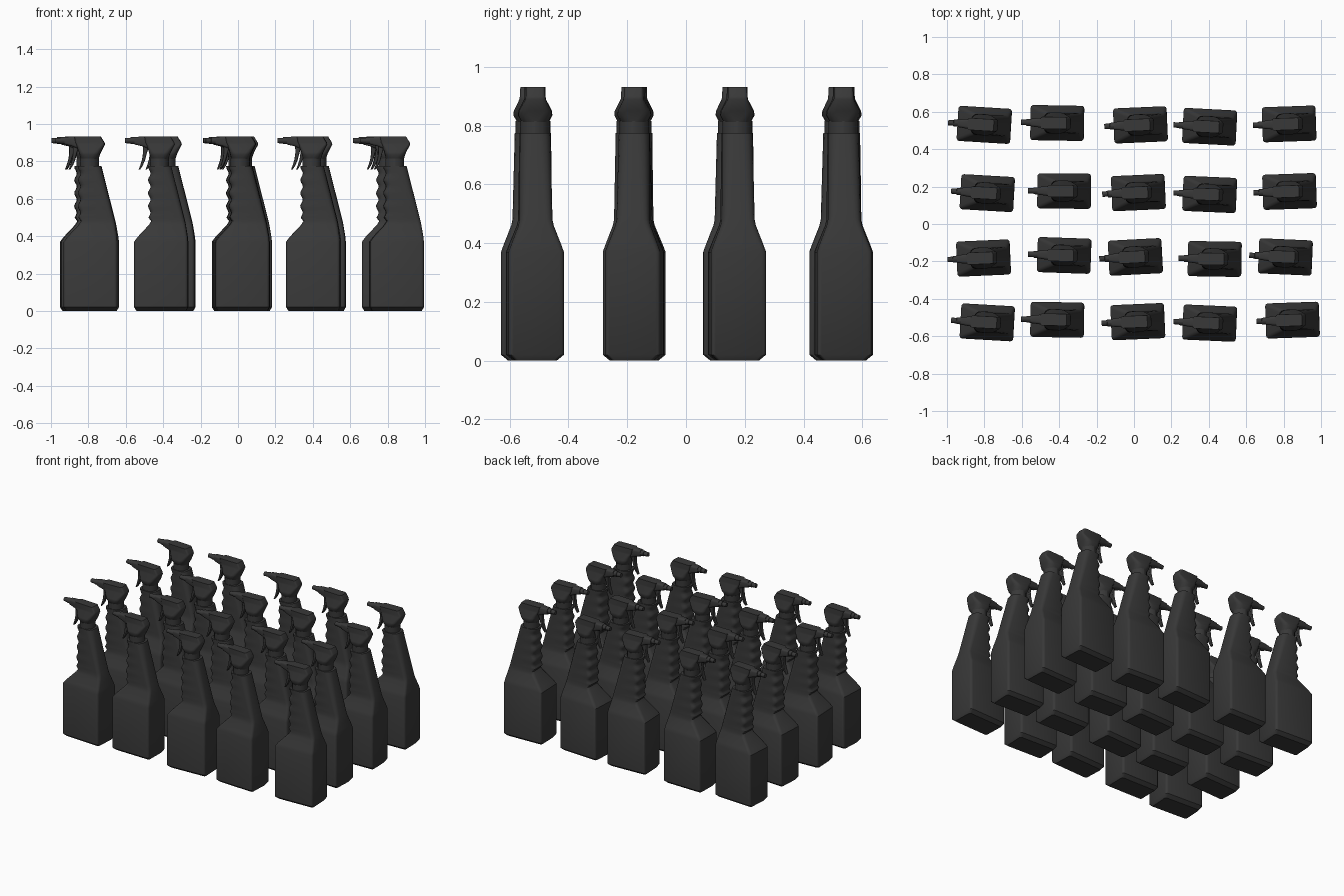
import bpy, bmesh, math
from mathutils import Matrix, Vector

cube = bpy.data.objects.get("Cube")
if cube:
    bpy.data.objects.remove(cube, do_unlink=True)

black = bpy.data.materials.new("black_plastic")
black.use_nodes = True
colour = (0.04, 0.04, 0.04, 1)
black.diffuse_color = colour
shader = black.node_tree.nodes["Principled BSDF"]
shader.inputs["Base Color"].default_value = colour
shader.inputs["Roughness"].default_value = 0.6


def ring(a0, a1, half, radius, steps=3):
    """Rounded rectangle from a0 to a1, plus and minus half."""
    mid, length = (a0 + a1) / 2, (a1 - a0) / 2
    r = min(radius, length, half) * 0.98
    points = []
    for quadrant, (sa, sb) in enumerate([(1, 1), (-1, 1), (-1, -1), (1, -1)]):
        for i in range(steps + 1):
            t = math.radians(90) * (quadrant + i / steps)
            points.append((mid + sa * (length - r) + r * math.cos(t),
                           sb * (half - r) + r * math.sin(t)))
    return points


def loft(name, sections, along_x=False, angle=35):
    """Skin sections (position, start, end, half width, corner radius)."""
    bm = bmesh.new()
    rings = []
    for pos, a0, a1, half, radius in sections:
        rings.append([bm.verts.new((pos, b, a) if along_x else (a, b, pos))
                      for a, b in ring(a0, a1, half, radius)])
    n = len(rings[0])
    for low, high in zip(rings, rings[1:]):
        for i in range(n):
            j = (i + 1) % n
            bm.faces.new((low[i], low[j], high[j], high[i]))
    bm.faces.new(rings[0])
    bm.faces.new(rings[-1])
    bmesh.ops.recalc_face_normals(bm, faces=bm.faces)
    for face in bm.faces:
        face.smooth = True
    mesh = bpy.data.meshes.new(name)
    bm.to_mesh(mesh)
    bm.free()
    mesh.set_sharp_from_angle(angle=math.radians(angle))
    mesh.materials.append(black)
    return mesh


# Bottle: square base, sloping shoulder, neck with finger grips
body = [(0, -0.132, 0.132, 0.07, 0.012),
        (0.02, -0.144, 0.143, 0.094, 0.016),
        (0.37, -0.144, 0.143, 0.094, 0.016),
        (0.395, -0.126, 0.141, 0.085, 0.017),
        (0.46, -0.066, 0.131, 0.06, 0.02),
        (0.48, -0.054, 0.127, 0.056, 0.022)]
for i in range(23):
    z = 0.5 + i * 0.0125
    t = (z - 0.48) / 0.295
    grip = -0.064 - 0.007 * math.cos(math.tau * (z - 0.77) / 0.07)
    body.append((z, grip, 0.127 - 0.074 * t, 0.056 - 0.004 * t, 0.022 + 0.014 * t))

# Sprayer: collar, bell-shaped head, barrel, nozzle, trigger
parts = {
    "bottle": loft("bottle", body),
    "collar": loft("collar", [(0.765, -0.06, 0.04, 0.05, 0.05),
                              (0.815, -0.06, 0.04, 0.05, 0.05)]),
    "spray_head": loft("spray_head", [
        (0.81, -0.056, 0.038, 0.044, 0.04),
        (0.835, -0.062, 0.045, 0.057, 0.035),
        (0.85, -0.066, 0.051, 0.055, 0.03),
        (0.89, -0.08, 0.072, 0.034, 0.014),
        (0.9, -0.085, 0.07, 0.033, 0.012),
        (0.932, -0.09, 0.05, 0.032, 0.01)]),
    "barrel": loft("barrel", [
        (-0.142, 0.89, 0.931, 0.02, 0.012),
        (-0.1, 0.88, 0.932, 0.025, 0.012),
        (-0.04, 0.855, 0.932, 0.032, 0.012)], along_x=True),
    "nozzle": loft("nozzle", [
        (-0.194, 0.897, 0.925, 0.014, 0.014),
        (-0.165, 0.896, 0.926, 0.015, 0.015),
        (-0.164, 0.893, 0.929, 0.018, 0.018),
        (-0.135, 0.892, 0.93, 0.019, 0.019)], along_x=True),
    "trigger": loft("trigger", [
        (0.757, -0.121, -0.113, 0.011, 0.004),
        (0.78, -0.112, -0.098, 0.013, 0.005),
        (0.81, -0.103, -0.086, 0.014, 0.005),
        (0.845, -0.098, -0.077, 0.015, 0.005),
        (0.885, -0.099, -0.065, 0.016, 0.005)]),
}

# Display grid: (x, y, turn in degrees) for each bottle, back row to front
rows = [
    [(-0.80, 0.53, -3.5), (-0.41, 0.54, -1), (0.035, 0.53, 2.5), (0.405, 0.52, -3), (0.83, 0.535, 2)],
    [(-0.784, 0.165, -3.3), (-0.373, 0.176, -0.5), (0.024, 0.168, 2.5), (0.405, 0.158, -2.5), (0.832, 0.174, 2)],
    [(-0.804, -0.182, 2.5), (-0.373, -0.168, -2), (0.008, -0.176, 3), (0.432, -0.187, -1), (0.81, -0.176, -2.5)],
    [(-0.784, -0.526, -3.3), (-0.41, -0.512, -1), (0.021, -0.522, 2.5), (0.405, -0.53, -2.5), (0.848, -0.514, 2)],
]
for r, row in enumerate(rows, 1):
    for c, (x, y, turn) in enumerate(row, 1):
        place = Matrix.Translation(Vector((x, y, 0))) @ Matrix.Rotation(math.radians(turn), 4, "Z")
        for name, mesh in parts.items():
            obj = bpy.data.objects.new(f"{name}_row{r}_{c}", mesh)
            obj.matrix_world = place
            bpy.context.collection.objects.link(obj)
